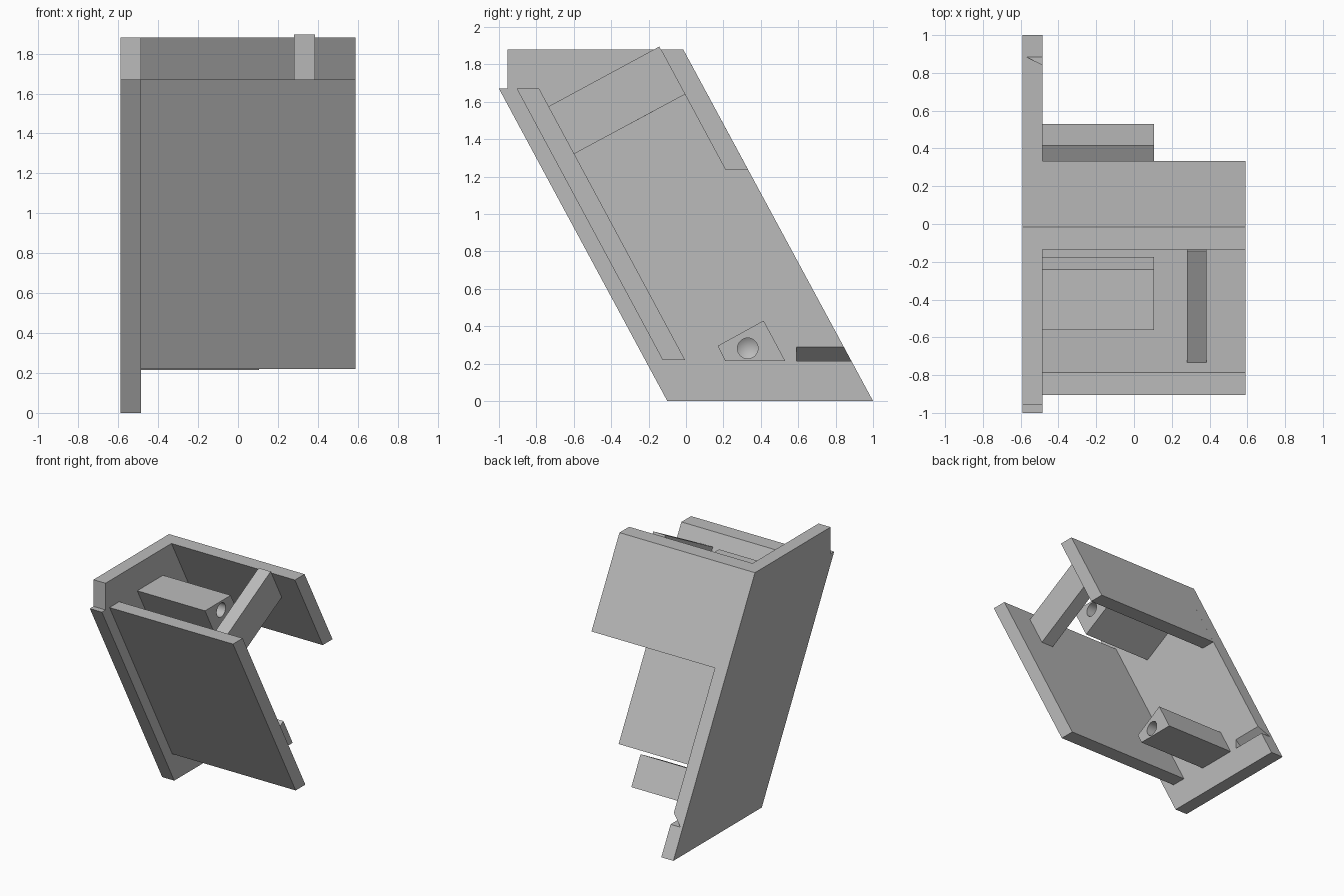
import bpy, bmesh, math
from mathutils import Matrix, Vector

cube = bpy.data.objects.get("Cube")
if cube:
    bpy.data.objects.remove(cube, do_unlink=True)

grey = bpy.data.materials.new("plain grey")
grey.use_nodes = True
grey.diffuse_color = (0.5, 0.5, 0.5, 1)
grey.node_tree.nodes["Principled BSDF"].inputs["Base Color"].default_value = (0.5, 0.5, 0.5, 1)


def finish(name, bm):
    bmesh.ops.recalc_face_normals(bm, faces=bm.faces)
    mesh = bpy.data.meshes.new(name)
    bm.to_mesh(mesh)
    bm.free()
    mesh.materials.append(grey)
    obj = bpy.data.objects.new(name, mesh)
    bpy.context.collection.objects.link(obj)
    return obj


def prism(name, profile, start, end, axis="x"):
    """Extrude a (y, z) profile along x, or an (x, z) profile along y."""
    bm = bmesh.new()
    if axis == "x":
        points = [(start, a, b) for a, b in profile]
        step = Vector((end - start, 0, 0))
    else:
        points = [(a, start, b) for a, b in profile]
        step = Vector((0, end - start, 0))
    face = bm.faces.new([bm.verts.new(p) for p in points])
    grown = bmesh.ops.extrude_face_region(bm, geom=[face])["geom"]
    bmesh.ops.translate(bm, vec=step, verts=[g for g in grown if isinstance(g, bmesh.types.BMVert)])
    return finish(name, bm)


def cut(obj, cutter):
    cutter.hide_render = True
    mod = obj.modifiers.new("cut", "BOOLEAN")
    mod.operation = "DIFFERENCE"
    mod.solver = "EXACT"
    mod.object = cutter
    bpy.context.view_layer.objects.active = obj
    bpy.ops.object.modifier_apply(modifier=mod.name)
    bpy.data.objects.remove(cutter, do_unlink=True)


def drill(obj, y, z, radius=0.055, depth=0.3, tip=0.035):
    """Blind hole with a conical bottom, bored in from the +x end."""
    bm = bmesh.new()
    turn = Matrix.Rotation(-math.pi / 2, 4, "Y")
    for r2, x0, x1 in ((radius, BLOCK_END + 0.05, BLOCK_END - depth),
                       (0, BLOCK_END - depth, BLOCK_END - depth - tip)):
        place = Matrix.Translation(((x0 + x1) / 2, y, z)) @ turn
        bmesh.ops.create_cone(bm, cap_ends=True, segments=32, radius1=radius, radius2=r2,
                              depth=x0 - x1, matrix=place)
    # Merge the two pieces into one closed drill bit
    bmesh.ops.remove_doubles(bm, verts=bm.verts, dist=1e-4)
    inner = [f for f in bm.faces if len(f.verts) > 4
             and abs(f.calc_center_median().x - (BLOCK_END - depth)) < 1e-3]
    bmesh.ops.delete(bm, geom=inner, context="FACES_ONLY")
    cut(obj, finish("drill_bit", bm))
    bpy.ops.object.select_all(action="DESELECT")
    obj.select_set(True)
    bpy.context.view_layer.objects.active = obj
    bpy.ops.object.shade_smooth_by_angle(angle=math.radians(25))


OUTER, INNER, OPEN_END, BLOCK_END = -0.59, -0.485, 0.59, 0.105

# Slanted side plate with a wedge notch in its back edge
side = prism("side_plate", [(-0.1, 0), (1, 0), (-0.015, 1.88), (-0.955, 1.88),
                            (-0.955, 1.67), (-1, 1.67)], OUTER, INNER)
cut(side, prism("notch_cutter", [(-0.57, 0.215), (-0.47, 0.215), (-0.47, 0.303)],
                0.59, 1.1, axis="y"))

# Front and back walls
prism("front_wall", [(-0.905, 1.67), (-0.785, 1.67), (-0.005, 0.22), (-0.125, 0.22)],
      INNER, OPEN_END)
prism("back_wall", [(-0.135, 1.88), (-0.015, 1.88), (0.333, 1.235), (0.212, 1.235)],
      INNER, OPEN_END)

# Cross bar between the walls
prism("cross_bar", [(-0.143, 1.895), (-0.005, 1.64), (-0.6, 1.32), (-0.735, 1.575)],
      0.28, 0.385)

# Drilled mounting blocks
lower = prism("lower_block", [(0.17, 0.295), (0.415, 0.43), (0.53, 0.215), (0.21, 0.215)],
              INNER, BLOCK_END)
drill(lower, 0.33, 0.282)
upper = prism("upper_block", [(-0.56, 1.67), (-0.24, 1.67), (-0.175, 1.548), (-0.424, 1.415)],
              INNER, BLOCK_END)
drill(upper, -0.36, 1.6)
